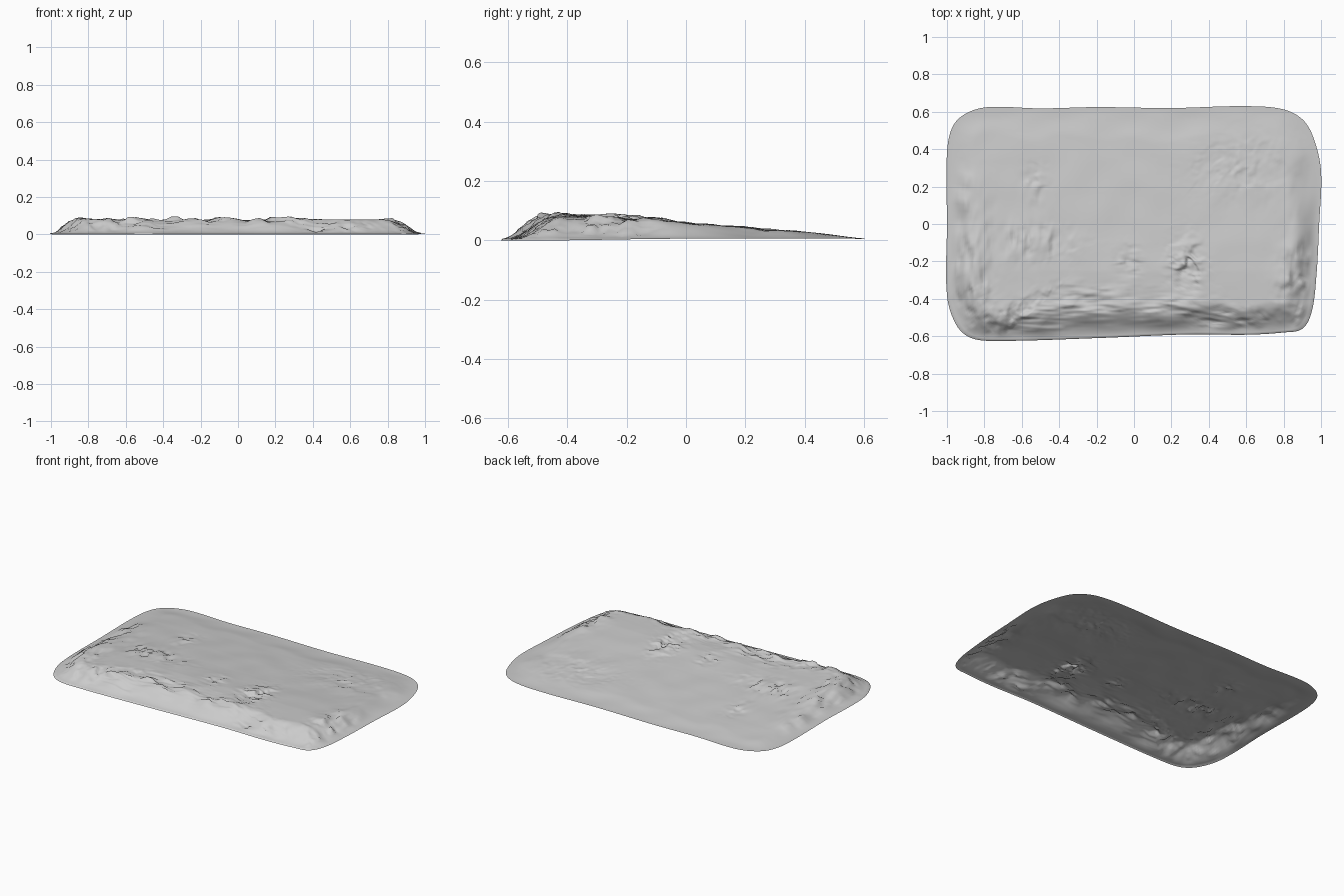
import bpy, bmesh, math
from mathutils import Vector, noise

if "Cube" in bpy.data.objects:
    bpy.data.objects.remove(bpy.data.objects["Cube"])

# rounded outline of the ground patch, counter-clockwise
OUTLINE = [(-1, .38), (-1, 0), (-1, -.38), (-.95, -.54), (-.87, -.61), (-.72, -.625),
           (-.2, -.61), (.3, -.59), (.6, -.592), (.8, -.58), (.9, -.56), (.95, -.47), (.975, -.28),
           (.99, 0), (1, .28), (.96, .46), (.9, .56), (.79, .615), (.58, .63), (.2, .62),
           (-.2, .625), (-.5, .618), (-.78, .625), (-.9, .59), (-.97, .52)]
# ground height along the depth
PROFILE = [(-.7, .078), (-.45, .08), (-.25, .077), (-.1, .066), (0, .057),
           (.2, .043), (.4, .026), (.65, .009)]
# rocky areas: centre x, y, size x, y, strength
PATCHES = [(-.88, -.2, .11, .3, 1.0), (-.58, -.1, .2, .08, .8), (-.25, -.43, .25, .08, 1.0),
           (.2, -.45, .2, .08, 1.0), (.28, -.25, .08, .15, .9), (.5, -.52, .2, .06, .7),
           (.88, -.3, .09, .22, .9), (-.6, -.52, .2, .08, .9), (-.03, -.22, .06, .08, .6),
           (-.9, .15, .08, .12, .6), (.6, .3, .25, .15, .25), (-.53, .2, .06, .1, .4)]
RINGS, STEPS = 100, 10


def smooth(t):
    t = max(0.0, min(1.0, t))
    return t * t * (3 - 2 * t)


def spline(pts, steps):
    out, n = [], len(pts)
    for i in range(n):
        a, b, c, d = (Vector(pts[(i + k) % n]) for k in (-1, 0, 1, 2))
        # tangents limited by the span so uneven spacing does not overshoot
        span = (c - b).length
        m0 = (c - a).normalized() * span
        m1 = (d - b).normalized() * span
        for s in range(steps):
            t = s / steps
            out.append(b * (2*t**3 - 3*t*t + 1) + m0 * (t**3 - 2*t*t + t)
                       + c * (3*t*t - 2*t**3) + m1 * (t**3 - t*t))
    return out


def profile(y):
    for (y0, z0), (y1, z1) in zip(PROFILE, PROFILE[1:]):
        if y <= y1:
            return z0 + (z1 - z0) * max(0, y - y0) / (y1 - y0)
    return PROFILE[-1][1]


def rim_distance(p, rim):
    best = 9.0
    for i in range(0, len(rim), 5):
        a, b = rim[i - 5], rim[i]
        ab = b - a
        t = max(0.0, min(1.0, (p - a).dot(ab) / ab.length_squared))
        best = min(best, (p - a - ab * t).length_squared)
    return math.sqrt(best)


def height(x, y, d):
    front = smooth((-y - .2) / .3)
    wobble = 1 + .35 * noise.noise(Vector((x * 5, y * 5, 3)))
    edge = smooth(d / ((.17 - .01 * front) * wobble))
    rough = max(s * math.exp(-((x - px) / sx) ** 2 - ((y - py) / sy) ** 2)
                for px, py, sx, sy, s in PATCHES)
    # broad swells plus sharp ledges inside the rocky areas
    swell = noise.noise(Vector((x * 6, y * 6, 0))) * .004
    a = noise.fractal(Vector((x * 9, y * 9, 5)), 1.0, 2.0, 3)
    ledge = smooth(a * 4 + .5) - .5
    spike = noise.fractal(Vector((x * 22, y * 22, 9)), .9, 2.0, 2)
    bumps = swell + rough * (ledge * .022 + spike * .014)
    return .009 + (profile(y) - .006) * edge + bumps * smooth(d / .07)


# uneven ground sheet, open underneath
rim = spline(OUTLINE, STEPS)
bm = bmesh.new()
rings = []
for r in range(1, RINGS + 1):
    ring = []
    for p in rim:
        q = p * (r / RINGS)
        d = 0 if r == RINGS else rim_distance(q, rim)
        z = height(q.x, q.y, d) if d else .009 - .006 * smooth(-q.y / .5)
        ring.append(bm.verts.new((q.x, q.y, max(0, z))))
    rings.append(ring)
n = len(rim)
centre = bm.verts.new((0, 0, height(0, 0, .6)))
for i in range(n):
    j = (i + 1) % n
    bm.faces.new((centre, rings[0][i], rings[0][j]))
    for inner, outer in zip(rings, rings[1:]):
        bm.faces.new((inner[i], outer[i], outer[j], inner[j]))
for f in bm.faces:
    f.smooth = True
low = min(v.co.z for v in bm.verts)
for v in bm.verts:
    v.co.z -= low
mesh = bpy.data.meshes.new("ground_patch")
bm.to_mesh(mesh)
bm.free()
ground = bpy.data.objects.new("ground_patch", mesh)
bpy.context.collection.objects.link(ground)
